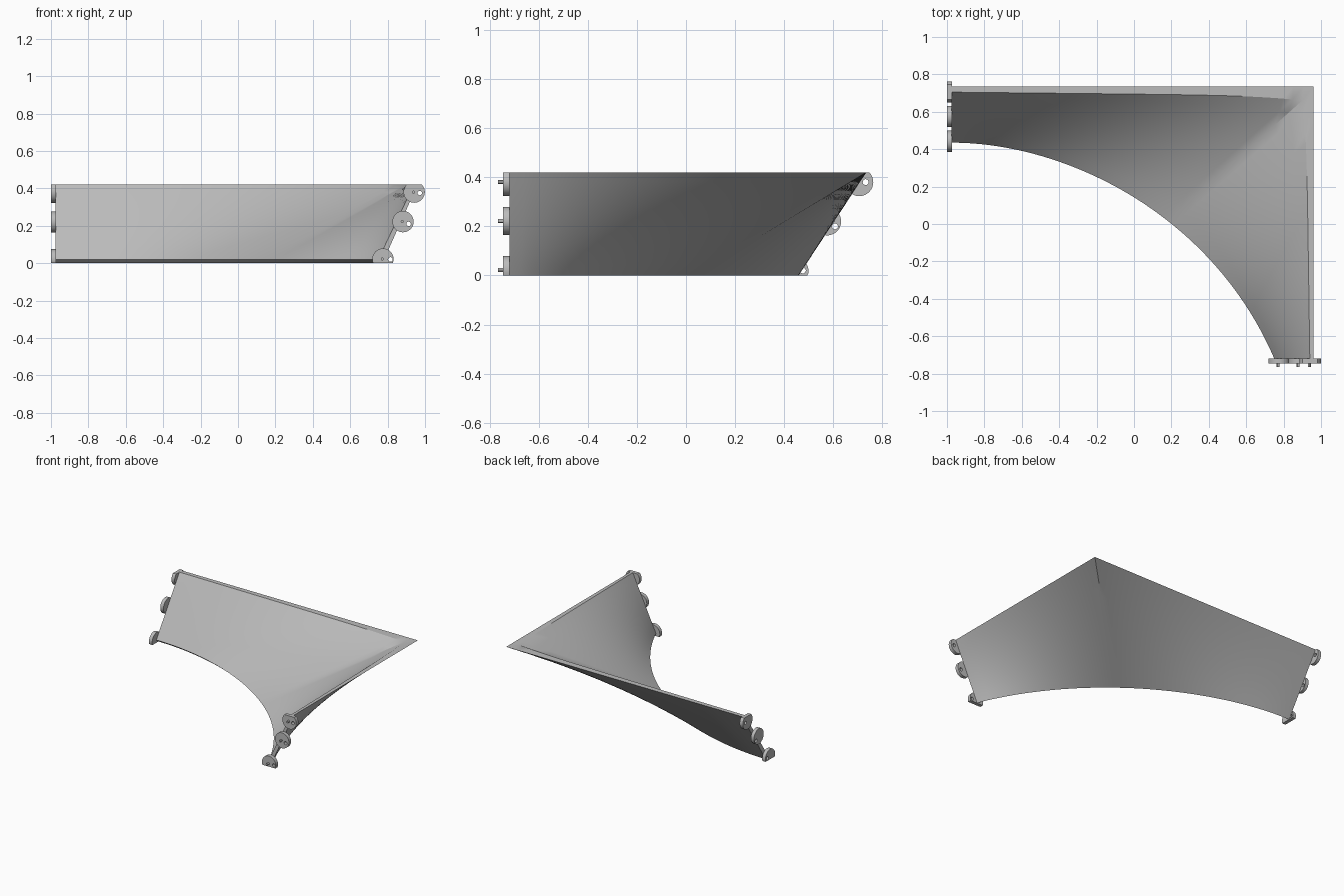
import bpy, bmesh, math
from mathutils import Vector

if "Cube" in bpy.data.objects:
    bpy.data.objects.remove(bpy.data.objects["Cube"])

grey = bpy.data.materials.new("plain grey")
grey.diffuse_color = (0.5, 0.5, 0.5, 1)
grey.use_nodes = True
grey.node_tree.nodes["Principled BSDF"].inputs["Base Color"].default_value = grey.diffuse_color

TOP = 0.42
LEFT, FRONT = -0.975, -0.72      # planes of the two open ends


def finish(name, bm, smooth=True):
    bmesh.ops.recalc_face_normals(bm, faces=bm.faces)
    me = bpy.data.meshes.new(name)
    bm.to_mesh(me)
    bm.free()
    me.materials.append(grey)
    ob = bpy.data.objects.new(name, me)
    bpy.context.collection.objects.link(ob)
    bpy.ops.object.select_all(action='DESELECT')
    ob.select_set(True)
    bpy.context.view_layer.objects.active = ob
    if smooth:
        bpy.ops.object.shade_smooth_by_angle(angle=math.radians(30))
    return ob


def tube(bm, rings, closed):
    """Skin a list of closed rings; closed joins the last ring to the first."""
    n = len(rings[0])
    for i in range(len(rings) if closed else len(rings) - 1):
        a, b = rings[i], rings[(i + 1) % len(rings)]
        for j in range(n):
            k = (j + 1) % n
            bm.faces.new((a[j], a[k], b[k], b[j]))


# Curved lower edge of the panel: a cubic curve in plan
P = [Vector(p) for p in ((LEFT, 0.435), (-0.36, 0.435), (0.42, 0.05), (0.75, FRONT))]


def arc(t):
    s = 1 - t
    return s**3 * P[0] + 3*s*s*t * P[1] + 3*s*t*t * P[2] + t**3 * P[3]


def arc_normal(t):
    s = 1 - t
    d = s*s * (P[1] - P[0]) + 2*s*t * (P[2] - P[1]) + t*t * (P[3] - P[2])
    return Vector((-d.y, d.x)).normalized()


def section(t):
    """Corners of the wall at t: outer bottom, outer top, inner top, inner bottom."""
    mid = 0.6
    low = arc(t)
    out = low + 0.024 * arc_normal(t)
    if t <= mid:                 # long back side
        u = t / mid
        o = (LEFT + (0.96 - LEFT) * u, 0.735)
        i = (LEFT + (0.90 - LEFT) * u, 0.705 - 0.02*u - 0.025*u**8)
    else:                        # shorter right side
        w = (1 - t) / (1 - mid)
        o = (0.96, FRONT + (0.735 - FRONT) * w)
        i = (0.94 - 0.02*w - 0.02*w**8, FRONT + (0.66 - FRONT) * w)
    out.x = max(out.x, LEFT)
    out.y = max(out.y, FRONT)
    if t == 0:
        out.x = LEFT
    if t == 1:
        out.y = FRONT
    return (Vector((out.x, out.y, 0)), Vector((*o, TOP)),
            Vector((*i, TOP)), Vector((low.x, low.y, 0.02)))


# Corner panel: ruled wall from the curved foot to the square top
bm = bmesh.new()
STEPS, ROWS = 60, 10
rings = []
for s in range(STEPS + 1):
    ob_, ot, it, ib = section(s / STEPS)
    pts = [ob_.lerp(ot, r / ROWS) for r in range(ROWS + 1)]
    pts += [it.lerp(ib, r / ROWS) for r in range(ROWS + 1)]
    rings.append([bm.verts.new(p) for p in pts])
tube(bm, rings, False)
for ring in (rings[0], rings[-1]):           # end caps
    for r in range(ROWS):
        m = len(ring) - 1
        bm.faces.new((ring[r], ring[r + 1], ring[m - r - 1], ring[m - r]))
finish("corner_panel", bm)


def lug(name, place, centre, hole, d0, d1):
    """Round connecting lug, cut flat at floor and top, with a pin hole."""
    bm = bmesh.new()
    n = 32

    def ring(c, radius, d):
        vs = []
        for k in range(n):
            a = 2 * math.pi * k / n
            z = min(TOP, max(0, c[1] + radius * math.sin(a)))
            vs.append(bm.verts.new(place(c[0] + radius * math.cos(a), z, d)))
        return vs

    tube(bm, [ring(centre, 0.057, d0), ring(centre, 0.057, d1),
              ring(hole, 0.012, d1), ring(hole, 0.012, d0)], True)
    finish(name, bm)


def on_left(a, z, d):
    return (d, a, z)


def on_front(a, z, d):
    return (a, d, z)


# Lugs on the left end
for i, (c, h) in enumerate((((0.442, 0.018), (0.476, 0.02)),
                            ((0.575, 0.22), (0.607, 0.20)),
                            ((0.706, 0.38), (0.732, 0.38)))):
    lug(f"left_lug_{i + 1}", on_left, c, h, -1.0, LEFT + 0.001)

# Lugs and locating pins on the front end
for i, (c, h) in enumerate((((0.775, 0.022), (0.815, 0.02)),
                            ((0.882, 0.222), (0.912, 0.21)),
                            ((0.942, 0.38), (0.972, 0.375)))):
    lug(f"front_lug_{i + 1}", on_front, c, h, -0.745, FRONT + 0.001)
    bm = bmesh.new()
    px = c[0] - 0.004
    loops = [[bm.verts.new((px + 0.008 * math.cos(k * math.pi / 6), y,
                            c[1] + 0.008 * math.sin(k * math.pi / 6)))
              for k in range(12)] for y in (-0.765, -0.74)]
    tube(bm, loops, False)
    for lp in loops:
        bm.faces.new(lp)
    finish(f"front_pin_{i + 1}", bm)
